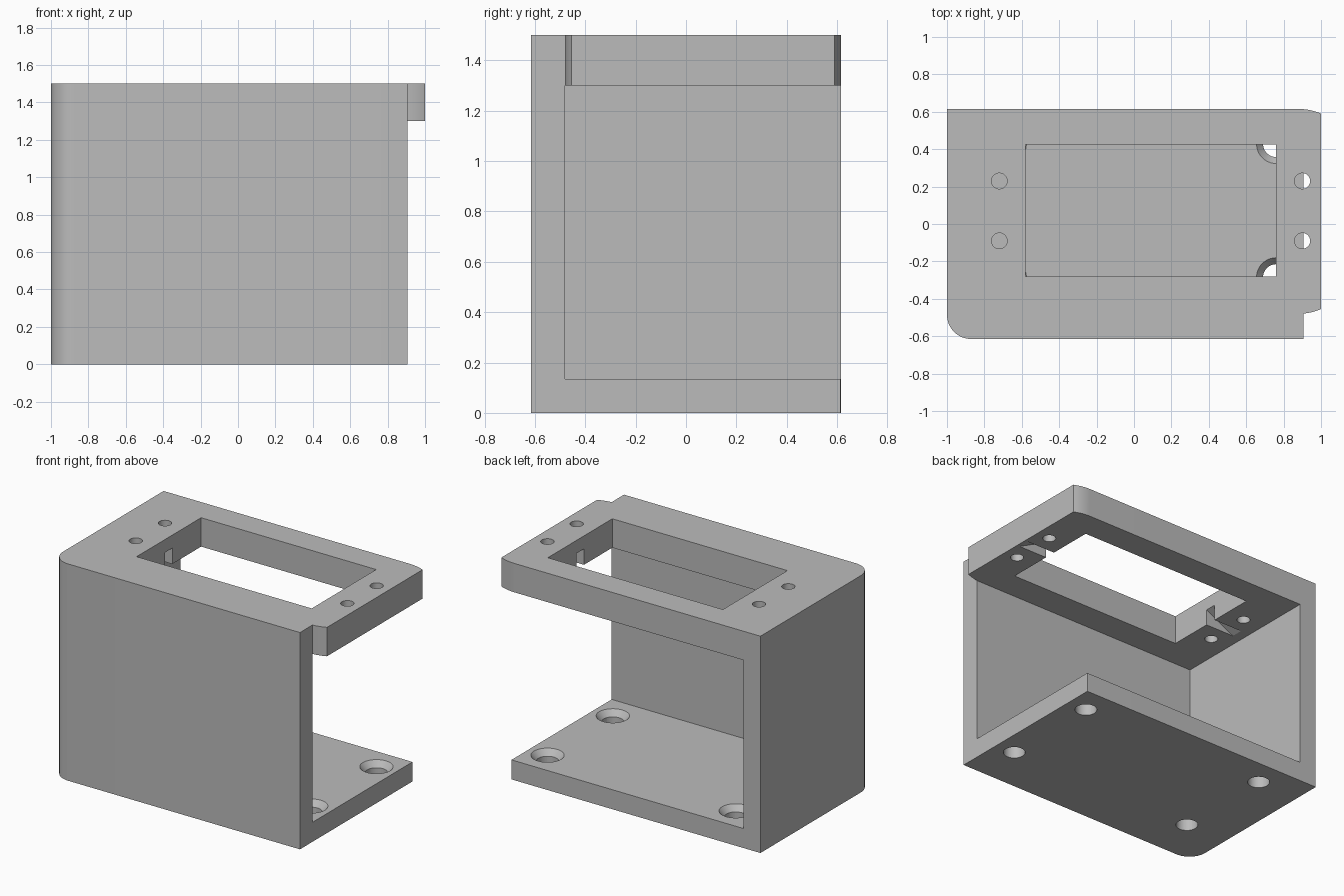
import bpy, bmesh, math
from mathutils import Matrix

cube = bpy.data.objects.get("Cube")
if cube:
    bpy.data.objects.remove(cube, do_unlink=True)

# Overall dimensions
X0, X_WALL, X1 = -1.0, 0.905, 1.0
Y0, Y1 = -0.615, 0.615
HEIGHT, UNDERSIDE, FLOOR = 1.5, 1.3, 0.135
WALL_Y, WALL_X = -0.48, -0.87
OPEN_X, OPEN_Y = (-0.58, 0.76), (-0.28, 0.425)

grey = bpy.data.materials.new("plain_grey")
grey.use_nodes = True
grey.diffuse_color = (0.5, 0.5, 0.5, 1)
grey.node_tree.nodes["Principled BSDF"].inputs["Base Color"].default_value = (0.5, 0.5, 0.5, 1)


def to_object(name, bm):
    bmesh.ops.recalc_face_normals(bm, faces=bm.faces)
    mesh = bpy.data.meshes.new(name)
    bm.to_mesh(mesh)
    bm.free()
    mesh.materials.append(grey)
    obj = bpy.data.objects.new(name, mesh)
    bpy.context.collection.objects.link(obj)
    return obj


def prism(name, points, offset):
    """Extrude a flat outline of 3D points along an offset."""
    bm = bmesh.new()
    face = bm.faces.new([bm.verts.new(p) for p in points])
    new = bmesh.ops.extrude_face_region(bm, geom=[face])["geom"]
    bmesh.ops.translate(bm, vec=offset, verts=[v for v in new if isinstance(v, bmesh.types.BMVert)])
    return to_object(name, bm)


def box(name, x, y, z):
    outline = [(x[0], y[0], z[0]), (x[1], y[0], z[0]), (x[1], y[1], z[0]), (x[0], y[1], z[0])]
    return prism(name, outline, (0, 0, z[1] - z[0]))


def cone(name, x, y, z, r_low, r_high):
    bm = bmesh.new()
    bmesh.ops.create_cone(bm, cap_ends=True, segments=48, radius1=r_low, radius2=r_high,
                          depth=z[1] - z[0],
                          matrix=Matrix.Translation((x, y, (z[0] + z[1]) / 2)))
    return to_object(name, bm)


def arc(cx, cy, r, start, end, steps):
    angles = [math.radians(start + (end - start) * i / steps) for i in range(steps + 1)]
    return [(cx + r * math.cos(a), cy + r * math.sin(a), 0) for a in angles]


# Footprint: rounded front corner, step beside the front wall, eased flange corners
EASE = 0.3
ease_angle = math.degrees(math.acos((X1 - 0.88) / EASE))
outline = arc(X0 + 0.13, Y0 + 0.13, 0.13, 180, 270, 16)
outline.append((X_WALL, Y0, 0))
lower = arc(0.88, WALL_Y + EASE, EASE, 270, 360 - ease_angle, 8)
outline += [(X_WALL, WALL_Y + 0.001, 0)] + [p for p in lower if p[0] > X_WALL + 0.005]
outline += arc(0.88, Y1 - EASE, EASE, ease_angle, 90, 8)
outline.append((X0, Y1, 0))
body = prism("mounting_bracket", outline, (0, 0, HEIGHT))

# Cavity, space below the flange, and top opening
cutters = [
    box("cavity_cutter", (WALL_X, 2), (WALL_Y, 2), (FLOOR, UNDERSIDE)),
    box("flange_cutter", (X_WALL, 2), (-2, 2), (-1, UNDERSIDE)),
    box("opening_cutter", OPEN_X, OPEN_Y, (1, 2)),
]

# Small fixing holes through the top
for x in (-0.72, 0.9):
    for y in (-0.09, 0.23):
        cutters.append(cone("fixing_cutter", x, y, (1.2, 1.6), 0.042, 0.042))

# Countersunk holes through the floor
for x in (-0.68, 0.76):
    for y in (-0.285, 0.428):
        cutters.append(cone("floor_hole_cutter", x, y, (-0.1, 0.3), 0.07, 0.07))
        cutters.append(cone("countersink_cutter", x, y, (FLOOR - 0.045, FLOOR + 0.005), 0.066, 0.109))

# Tapering cable notches under both ends of the opening
for edge, side in ((OPEN_X[0], -1), (OPEN_X[1], 1)):
    start, tip = edge - side * 0.05, edge + side * 0.22
    wedge = [(start, 0.03, 1.25), (tip, 0.03, 1.25), (tip, 0.03, UNDERSIDE),
             (edge, 0.03, 1.41), (start, 0.03, 1.41)]
    cutters.append(prism("notch_cutter", wedge, (0, 0.08, 0)))

for cutter in cutters:
    mod = body.modifiers.new(cutter.name, "BOOLEAN")
    mod.operation = "DIFFERENCE"
    mod.solver = "EXACT"
    mod.object = cutter

# Bake the cuts and discard the cutters
bpy.context.view_layer.update()
graph = bpy.context.evaluated_depsgraph_get()
result = bpy.data.meshes.new_from_object(body.evaluated_get(graph))
body.modifiers.clear()
body.data = result
for cutter in cutters:
    bpy.data.objects.remove(cutter, do_unlink=True)

bpy.ops.object.select_all(action="DESELECT")
body.select_set(True)
bpy.context.view_layer.objects.active = body
bpy.ops.object.shade_smooth_by_angle(angle=math.radians(25))
